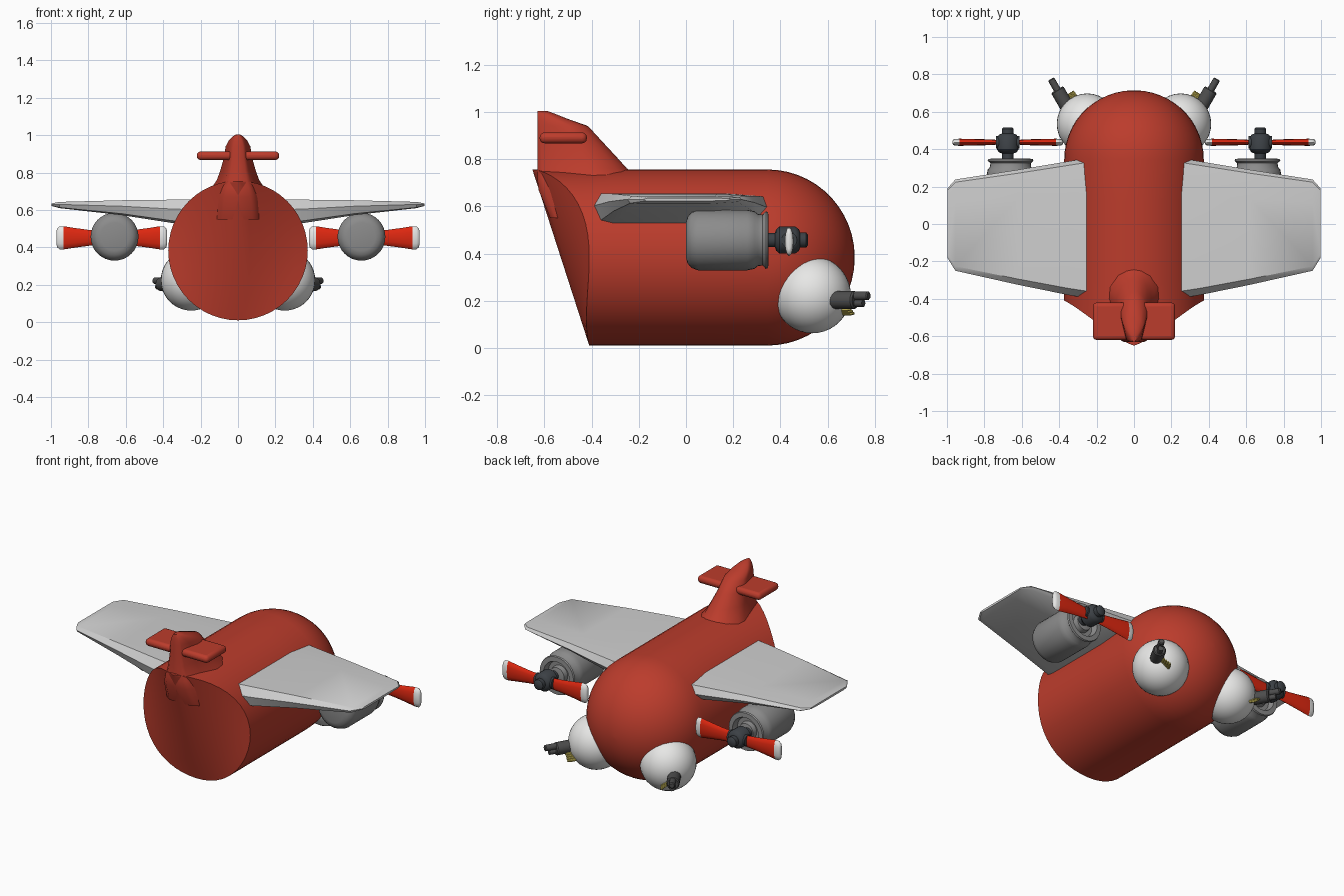
import bpy, bmesh, math
from mathutils import Vector, Matrix

if "Cube" in bpy.data.objects:
    bpy.data.objects.remove(bpy.data.objects["Cube"])


def material(name, rgb):
    m = bpy.data.materials.new(name)
    m.diffuse_color = (*rgb, 1)
    m.use_nodes = True
    m.node_tree.nodes["Principled BSDF"].inputs["Base Color"].default_value = m.diffuse_color
    return m


RED = material("hull red", (0.50, 0.045, 0.025))
PALE = material("wing grey", (0.62, 0.62, 0.62))
WHITE = material("white", (0.80, 0.80, 0.79))
GREY = material("engine grey", (0.26, 0.26, 0.26))
SLATE = material("hub slate", (0.045, 0.052, 0.06))
GUN = material("gun grey", (0.075, 0.075, 0.075))
BLADE = material("blade red", (0.72, 0.02, 0.005))
BRASS = material("brass", (0.60, 0.50, 0.10))


def finish(bm, name, mats, angle=40, bevel=0, mirror=False, segments=2):
    """Turn a bmesh into a shaded object, with optional bevel and mirror."""
    bmesh.ops.remove_doubles(bm, verts=bm.verts, dist=1e-5)
    bmesh.ops.recalc_face_normals(bm, faces=bm.faces)
    me = bpy.data.meshes.new(name)
    bm.to_mesh(me)
    bm.free()
    ob = bpy.data.objects.new(name, me)
    bpy.context.collection.objects.link(ob)
    for m in mats:
        me.materials.append(m)
    if bevel:
        b = ob.modifiers.new("bevel", 'BEVEL')
        b.width, b.segments = bevel, segments
        b.limit_method, b.angle_limit = 'ANGLE', math.radians(30)
    if mirror:
        ob.modifiers.new("mirror", 'MIRROR').use_mirror_merge = False
    bpy.ops.object.select_all(action='DESELECT')
    ob.select_set(True)
    bpy.context.view_layer.objects.active = ob
    bpy.ops.object.shade_smooth_by_angle(angle=math.radians(angle))
    return ob


def loft(bm, rings, cap_start=True, cap_end=True):
    """Skin a list of closed rings with equal point counts."""
    vs = [[bm.verts.new(p) for p in r] for r in rings]
    n = len(vs[0])
    for a, b in zip(vs, vs[1:]):
        for i in range(n):
            bm.faces.new((a[i], a[(i + 1) % n], b[(i + 1) % n], b[i]))
    if cap_start:
        bm.faces.new(vs[0])
    if cap_end:
        bm.faces.new(vs[-1])


def lathe(bm, profile, origin, axis, n=24):
    """Spin (distance, radius) pairs around an axis."""
    rot = Vector((0, 0, 1)).rotation_difference(Vector(axis)).to_matrix()
    loft(bm, [[Vector(origin) + rot @ Vector((r * math.cos(2 * math.pi * i / n),
               r * math.sin(2 * math.pi * i / n), d)) for i in range(n)]
              for d, r in profile])


def box(bm, centre, size):
    bmesh.ops.create_cube(bm, size=1, matrix=Matrix.Translation(centre)
                          @ Matrix.Diagonal((*size, 1)))


# Hull: tube with a round nose and a tail face that sweeps back to the fin
R, CZ, N = 0.373, 0.383, 48


def back_y(x, z):
    return -0.41 - 0.323 * (z - 0.01) * (1 - min(1, abs(x) / R) ** 1.2)


def rim(i, r=R):
    a = 2 * math.pi * i / N
    return r * math.sin(a), CZ + r * math.cos(a)


bm = bmesh.new()
rings = [[(x, back_y(x, z), z) for x, z in map(rim, range(N))]]
for y in (-0.3, -0.1, 0.12, 0.345):
    rings.append([(x, y, z) for x, z in map(rim, range(N))])
for k in range(1, 14):
    t = math.pi / 2 * k / 13.2
    rings.append([(x, 0.345 + 0.37 * math.sin(t), z)
                  for x, z in (rim(i, R * math.cos(t)) for i in range(N))])
loft(bm, rings, cap_start=False)
COLS = 12
rows = []
for i in range(N // 2 + 1):
    x, z = rim(i)
    cols = [-x + 2 * x * c / COLS for c in range(COLS + 1)]
    rows.append([bm.verts.new((cx, back_y(cx, z), z)) for cx in cols])
for a, b in zip(rows, rows[1:]):
    for c in range(COLS):
        bm.faces.new((a[c], a[c + 1], b[c + 1], b[c]))
bmesh.ops.dissolve_degenerate(bm, dist=1e-6, edges=bm.edges)
finish(bm, "hull", [RED], 45)

# Tail fin: teardrop slices (height, front, back, half width)
bm = bmesh.new()
slices = [(0.55, -0.10, -0.575, 0.19), (0.67, -0.14, -0.625, 0.165),
          (0.72, -0.19, -0.63, 0.14), (0.76, -0.25, -0.63, 0.113),
          (0.81, -0.295, -0.63, 0.095), (0.88, -0.36, -0.63, 0.075),
          (0.94, -0.415, -0.63, 0.066), (0.97, -0.50, -0.63, 0.05),
          (0.99, -0.55, -0.63, 0.032), (1.003, -0.585, -0.63, 0.012)]
outline = [(0, 0), (0.03, 0.35), (0.12, 0.7), (0.3, 0.97), (0.45, 1), (0.7, 0.8), (0.95, 0.58), (1, 0.4)]
outline += [(t, -w) for t, w in reversed(outline[1:])]
loft(bm, [[(w * h, f + (b - f) * t, z) for t, w in outline] for z, f, b, h in slices])
finish(bm, "tail_fin", [RED], 45)

# Tailplanes
bm = bmesh.new()
box(bm, (0.125, -0.52, 0.89), (0.19, 0.2, 0.046))
finish(bm, "tailplane", [RED], 60, bevel=0.02, mirror=True, segments=3)

# Wings: sections (x, front, back, top, bottom), tapering to clipped tips
bm = bmesh.new()
sections = [(0.2, 0.36, -0.405, 0.655, 0.52), (0.35, 0.335, -0.38, 0.655, 0.53),
            (0.62, 0.29, -0.325, 0.652, 0.572), (0.955, 0.238, -0.25, 0.643, 0.61),
            (0.998, 0.19, -0.18, 0.635, 0.622)]
rings = []
for x, f, b, t, u in sections:
    d, h = f - b, t - u
    rings.append([(x, f, u + h * 0.55), (x, f - 0.03 * d, t - 0.1 * h),
                  (x, f - 0.25 * d, t), (x, b + 0.05 * d, t),
                  (x, b, u + h * 0.6), (x, b + 0.03 * d, u + 0.1 * h),
                  (x, b + 0.1 * d, u), (x, f - 0.3 * d, u),
                  (x, f - 0.04 * d, u + 0.25 * h)])
loft(bm, rings)
finish(bm, "wing", [PALE], 35, mirror=True)

# Engine nacelles with an open stepped cowl
bm = bmesh.new()
lathe(bm, [(0.0, 0.075), (0.006, 0.098), (0.022, 0.117), (0.05, 0.128),
           (0.26, 0.128), (0.29, 0.122), (0.305, 0.11), (0.325, 0.108),
           (0.338, 0.122), (0.348, 0.118), (0.35, 0.09), (0.315, 0.08),
           (0.315, 0.055), (0.345, 0.05), (0.35, 0.03)],
      (0.66, 0, 0.457), (0, 1, 0), 32)
finish(bm, "engine", [GREY], 40, mirror=True)

# Propeller hubs
HX, HY, HZ = 0.675, 0.437, 0.457
bm = bmesh.new()
lathe(bm, [(-0.1, 0.03), (-0.06, 0.03), (-0.055, 0.045), (-0.04, 0.058), (0.025, 0.058),
           (0.042, 0.045), (0.046, 0.032), (0.072, 0.032), (0.08, 0.022)],
      (HX, HY, HZ), (0, 1, 0), 16)
lathe(bm, [(-0.062, 0.034), (0.062, 0.034)], (HX, HY, HZ), (1, 0, 0), 12)
finish(bm, "propeller_hub", [SLATE], 40, mirror=True)

# Propeller blades: oval sections (distance, half height, half thickness)
bm = bmesh.new()
for s in (-1, 1):
    stations = [(0.04, 0.035, 0.012), (0.12, 0.042, 0.016), (0.2, 0.053, 0.018),
                (0.258, 0.062, 0.019), (0.28, 0.061, 0.018), (0.292, 0.05, 0.014),
                (0.296, 0.035, 0.007)]
    loft(bm, [[(HX + s * d, HY + t * math.sin(math.pi * i / 6),
                HZ - 0.006 + h * math.cos(math.pi * i / 6))
               for i in range(12)] for d, h, t in stations])
for f in bm.faces:
    if abs(f.calc_center_median().x - HX) > 0.258:
        f.material_index = 1
finish(bm, "propeller_blades", [BLADE, WHITE], 50, mirror=True)

# Ball turrets
TC = Vector((0.25, 0.535, 0.225))
bm = bmesh.new()
bmesh.ops.create_uvsphere(bm, u_segments=32, v_segments=20, radius=0.163,
                          matrix=Matrix.Translation(TC))
finish(bm, "ball_turret", [WHITE], 60, mirror=True)

# Turret guns: thick housing with a thinner barrel
AIM = Vector((0.5, 0.86, 0)).normalized()
base = Vector((0.345, 0.605, 0.203))
bm = bmesh.new()
lathe(bm, [(-0.03, 0.038), (0.125, 0.038), (0.132, 0.032)], base, AIM, 16)
lathe(bm, [(0.1, 0.019), (0.192, 0.019), (0.197, 0.014)], base + Vector((0, 0, 0.018)), AIM, 10)
lathe(bm, [(0.1, 0.016), (0.17, 0.016)], base + Vector((0, 0, -0.013)), AIM, 10)
finish(bm, "turret_gun", [GUN], 40, mirror=True)

# Ammunition belts: a short row of brass rounds beside each gun
bm = bmesh.new()
for k in range(5):
    p = Vector((0.352 - 0.009 * k, 0.665 + 0.006 * k, 0.182 - 0.009 * k))
    lathe(bm, [(-0.025, 0.009), (0.012, 0.009), (0.026, 0.005)], p, AIM, 8)
finish(bm, "ammunition_belt", [BRASS], 40, mirror=True)
